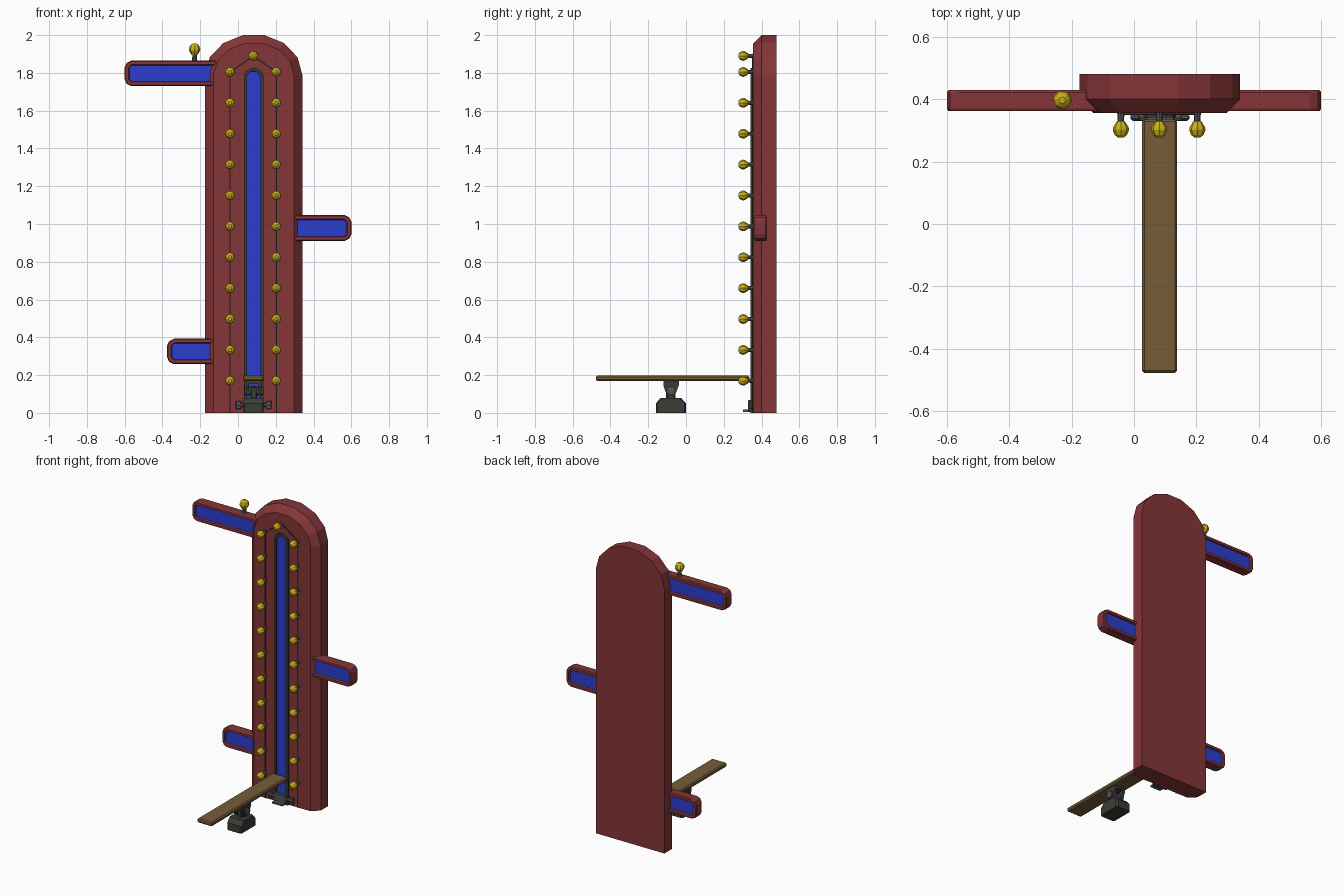
import bpy, bmesh, math
from mathutils import Matrix

if "Cube" in bpy.data.objects:
    bpy.data.objects.remove(bpy.data.objects["Cube"])

CX = 0.083  # centre line of the tower


def material(name, r, g, b):
    m = bpy.data.materials.new(name)
    m.diffuse_color = (r, g, b, 1)
    m.use_nodes = True
    m.node_tree.nodes["Principled BSDF"].inputs["Base Color"].default_value = m.diffuse_color
    return m


RED = material("dark red", 0.235, 0.036, 0.038)
BLUE = material("strong blue", 0.024, 0.047, 0.62)
YELLOW = material("bulb yellow", 0.60, 0.44, 0.01)
BROWN = material("wood brown", 0.18, 0.107, 0.042)
DARK = material("dark metal", 0.042, 0.046, 0.038)
GREY = material("grey metal", 0.085, 0.095, 0.10)


def finish(name, bm, mats):
    bmesh.ops.recalc_face_normals(bm, faces=bm.faces)
    me = bpy.data.meshes.new(name)
    bm.to_mesh(me)
    bm.free()
    for m in mats:
        me.materials.append(m)
    ob = bpy.data.objects.new(name, me)
    bpy.context.collection.objects.link(ob)
    return ob


def loft(name, rings, mats):
    """Skin between rings of 3D points and cap both ends."""
    bm = bmesh.new()
    vs = [[bm.verts.new(p) for p in r] for r in rings]
    n = len(rings[0])
    for a, b in zip(vs, vs[1:]):
        for i in range(n):
            j = (i + 1) % n
            bm.faces.new((a[i], a[j], b[j], b[i]))
    bm.faces.new(vs[0])
    bm.faces.new(vs[-1])
    return finish(name, bm, mats)


def recess(ob, steps):
    """Inset the front and/or back caps; the last inset face gets the second colour."""
    bm = bmesh.new()
    bm.from_mesh(ob.data)
    bm.faces.ensure_lookup_table()
    for f in [f for f in bm.faces if len(f.verts) > 4 and abs(f.normal.y) > 0.99]:
        for thick, depth in steps:
            bmesh.ops.inset_individual(bm, faces=[f], thickness=thick, depth=depth,
                                       use_even_offset=True)
        f.material_index = 1
    bm.to_mesh(ob.data)
    bm.free()


def arch(hw, spring, rise, y, n=7, z0=0.0):
    pts = [(CX + hw, y, z0)]
    for i in range(n + 1):
        t = math.pi * i / n
        pts.append((CX + hw * math.cos(t), y, spring + rise * math.sin(t)))
    return pts + [(CX - hw, y, z0)]


def box(name, x, y, z, mat, bevel=0.0):
    bm = bmesh.new()
    size = Matrix.Diagonal((x[1] - x[0], y[1] - y[0], z[1] - z[0], 1))
    mid = Matrix.Translation((sum(x) / 2, sum(y) / 2, sum(z) / 2))
    bmesh.ops.create_cube(bm, size=1, matrix=mid @ size)
    if bevel:
        bmesh.ops.bevel(bm, geom=bm.edges[:], offset=bevel, segments=1, affect='EDGES')
    return finish(name, bm, [mat])


def rod(name, a, b, r, mat, sides=8):
    cu = bpy.data.curves.new(name, 'CURVE')
    bm = bmesh.new()
    bpy.data.curves.remove(cu)
    from_vec = (b[0] - a[0], b[1] - a[1], b[2] - a[2])
    d = bpy.data.objects  # collection lookup not needed beyond linking
    v = Matrix.Translation(((a[0] + b[0]) / 2, (a[1] + b[1]) / 2, (a[2] + b[2]) / 2))
    length = math.sqrt(sum(c * c for c in from_vec))
    # rotate the z axis onto the rod direction
    yaw = math.atan2(from_vec[1], from_vec[0])
    tilt = math.acos(from_vec[2] / length)
    rot = Matrix.Rotation(yaw, 4, 'Z') @ Matrix.Rotation(tilt, 4, 'Y')
    bmesh.ops.create_cone(bm, cap_ends=True, segments=sides, radius1=r, radius2=r,
                          depth=length, matrix=v @ rot)
    return finish(name, bm, [mat])


# Tower: straight back slab, bevelled front with arched top
loft("tower", [arch(0.2575, 1.79, 0.215, 0.48), arch(0.2575, 1.79, 0.215, 0.40),
               arch(0.213, 1.79, 0.170, 0.355)], [RED])

# Central gauge: raised dark frame with blue strip
gauge = loft("gauge_frame", [arch(0.052, 1.785, 0.042, 0.37, 5),
                             arch(0.052, 1.785, 0.042, 0.341, 5)], [DARK, BLUE])
recess(gauge, [(0.016, 0.0), (0.001, -0.008)])


# Side signs: rounded arms with recessed blue panels on both faces
def sign(name, tip, root, z0, z1):
    s = 1 if root > tip else -1
    c = 0.036

    def ring(y, i):
        return [(root, y, z0 + i), (tip + s * c, y, z0 + i), (tip + s * (0.010 + i), y, z0 + 0.013 + i / 2),
                (tip + s * i, y, z0 + c), (tip + s * i, y, z1 - c),
                (tip + s * (0.010 + i), y, z1 - 0.013 - i / 2), (tip + s * c, y, z1 - i), (root, y, z1 - i)]
    ob = loft(name, [ring(0.429, 0.005), ring(0.422, 0), ring(0.370, 0), ring(0.362, 0.005)],
              [RED, BLUE])
    recess(ob, [(0.016, 0.0), (0.004, -0.012)])


sign("upper_left_sign", -0.60, -0.03, 1.73, 1.865)
sign("right_sign", 0.60, 0.20, 0.91, 1.047)
sign("lower_left_sign", -0.375, -0.03, 0.258, 0.393)

# Light bulb mesh: grey socket and faceted pear-shaped glass, axis along +z
PROFILE = [(0.013, 0), (0.011, 0.006), (0.010, 0.026), (0.013, 0.027), (0.025, 0.046),
           (0.026, 0.055), (0.020, 0.070), (0.009, 0.079)]


def bulb_mesh():
    ob = loft("top_bulb", [[(r * math.cos(k * math.pi / 4), r * math.sin(k * math.pi / 4), h)
                            for k in range(8)] for r, h in PROFILE], [GREY, YELLOW])
    for p in ob.data.polygons:
        p.material_index = int(p.center.z > 0.0262)
    return ob


top = bulb_mesh()
top.location = (-0.23, 0.397, 1.863)
top.scale = (1.17, 1.17, 1.17)
spots = [(x, 0.17 + 0.1635 * i) for x in (-0.042, 0.203) for i in range(11)] + [(0.081, 1.89)]
for i, (x, z) in enumerate(spots):
    ob = bpy.data.objects.new("front_bulb_%02d" % i, top.data)
    ob.location = (x, 0.356, z)
    ob.rotation_euler = (math.pi / 2, 0, 0)
    bpy.context.collection.objects.link(ob)

# Cable linking the bulbs
path = [(-0.042, 0.0), (-0.042, 1.805), (0.081, 1.89), (0.203, 1.805), (0.203, 0.0)]
for i, (a, b) in enumerate(zip(path, path[1:])):
    rod("cable_%d" % i, (a[0], 0.353, a[1]), (b[0], 0.353, b[1]), 0.004, DARK, 6)

# Lever plank with chamfered edges
box("plank", (0.026, 0.138), (-0.477, 0.335), (0.169, 0.197), BROWN, 0.007)


# Pivot stand: tapered foot, fork cheeks, bracket and pin
def foot_ring(x, i):
    return [(x, y, z) for y, z in ((-0.16 + i, 0), (-0.16 + i, 0.05), (-0.135 + i, 0.078),
                                   (-0.025 - i, 0.078), (0.0 - i, 0.05), (0.0 - i, 0))]


loft("pivot_foot", [foot_ring(0.028, 0.008), foot_ring(0.038, 0), foot_ring(0.126, 0),
                    foot_ring(0.136, 0.008)], [DARK])
for side, x in (("left", 0.042), ("right", 0.108)):
    loft(side + "_cheek", [[(xx, y, z) for y, z in ((-0.12, 0.17), (-0.12, 0.145), (-0.10, 0.09),
                                                    (-0.06, 0.09), (-0.038, 0.145), (-0.038, 0.17))]
                           for xx in (x, x + 0.016)], [DARK])
box("pivot_post", (0.066, 0.100), (-0.105, -0.055), (0.07, 0.14), DARK, 0.006)
box("plank_bracket", (0.042, 0.124), (-0.12, -0.038), (0.155, 0.171), DARK)
rod("pivot_pin", (0.034, -0.08, 0.118), (0.132, -0.08, 0.118), 0.024, GREY)

# Striker at the tower base: cross bar with end plates and foot plate
rod("striker_bar", (-0.005, 0.341, 0.042), (0.171, 0.341, 0.042), 0.011, GREY)
for side, x in (("left", -0.012), ("right", 0.148)):
    box(side + "_striker_end", (x, x + 0.03), (0.334, 0.350), (0.02, 0.064), GREY, 0.004)
box("striker_block", (0.036, 0.130), (0.328, 0.350), (0.008, 0.068), GREY, 0.005)
box("striker_plate", (0.045, 0.121), (0.302, 0.345), (0.006, 0.018), GREY)
